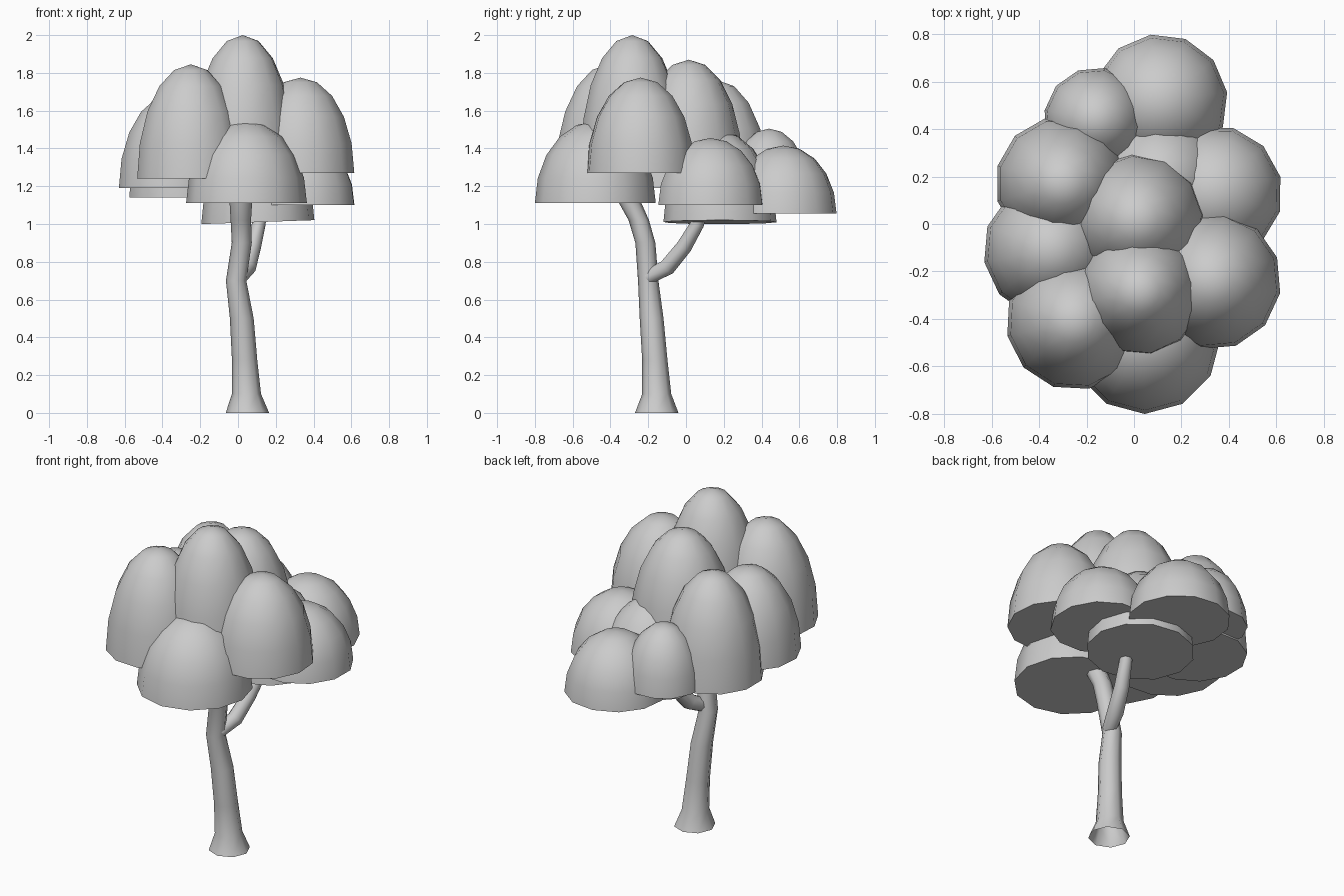
import bpy
import bmesh
from math import sin, cos, radians, pi
from mathutils import Vector

cube = bpy.data.objects.get("Cube")
if cube:
    bpy.data.objects.remove(cube, do_unlink=True)

# One plain grey material
grey = bpy.data.materials.new("light_grey")
grey.use_nodes = True
grey.diffuse_color = (0.6, 0.6, 0.6, 1)
grey.node_tree.nodes["Principled BSDF"].inputs["Base Color"].default_value = (0.6, 0.6, 0.6, 1)


def finish(name, bm):
    """Turn a bmesh into a smooth object whose sharp edges stay sharp."""
    bmesh.ops.recalc_face_normals(bm, faces=bm.faces)
    mesh = bpy.data.meshes.new(name)
    bm.to_mesh(mesh)
    bm.free()
    mesh.materials.append(grey)
    mesh.shade_smooth()
    mesh.set_sharp_from_angle(angle=radians(50))
    obj = bpy.data.objects.new(name, mesh)
    bpy.context.collection.objects.link(obj)
    return obj


def bridge(bm, low, high):
    n = len(low)
    for i in range(n):
        j = (i + 1) % n
        bm.faces.new((low[i], low[j], high[j], high[i]))


def dome(name, x, y, radius, base, top, turn=0, tilt=0):
    """Half an ellipsoid with a flat underside."""
    bm = bmesh.new()
    sides, levels = 12, 5
    rings = []
    for k in range(levels):
        t = k / levels * pi / 2
        ring = []
        for i in range(sides):
            a = 2 * pi * i / sides + radians(turn)
            dx, dy = radius * cos(t) * cos(a), radius * cos(t) * sin(a)
            z = base + (top - base) * sin(t) + tilt * dx
            ring.append(bm.verts.new((x + dx, y + dy, z)))
        rings.append(ring)
    for low, high in zip(rings, rings[1:]):
        bridge(bm, low, high)
    tip = bm.verts.new((x, y, top))
    for i in range(sides):
        bm.faces.new((rings[-1][i], rings[-1][(i + 1) % sides], tip))
    bm.faces.new(rings[0][::-1])
    return finish(name, bm)


def limb(name, path, sides=8, level=False):
    """Open tube through (x, y, z, radius) points."""
    bm = bmesh.new()
    points = [Vector(p[:3]) for p in path]
    rings = []
    for k, p in enumerate(points):
        along = points[min(k + 1, len(points) - 1)] - points[max(k - 1, 0)]
        if level:
            along = Vector((0, 0, 1))
        u = Vector((0, 1, 0)).cross(along).normalized()
        v = along.cross(u).normalized()
        r = path[k][3]
        rings.append([bm.verts.new(p + r * (u * cos(a) + v * sin(a)))
                      for a in (2 * pi * i / sides for i in range(sides))])
    for low, high in zip(rings, rings[1:]):
        bridge(bm, low, high)
    return finish(name, bm)


# Trunk with a flared foot, and one side branch
limb("trunk", [(0.05, -0.155, 0, 0.115), (0.045, -0.155, 0.1, 0.077),
               (0.035, -0.165, 0.28, 0.067), (0.02, -0.182, 0.5, 0.063),
               (-0.01, -0.2, 0.7, 0.054), (0.02, -0.215, 0.9, 0.053),
               (0.015, -0.25, 1.02, 0.054), (0.015, -0.3, 1.12, 0.06),
               (0.015, -0.32, 1.25, 0.06)], level=True)
limb("branch", [(0.01, -0.2, 0.72, 0.04), (0.05, -0.1, 0.77, 0.046),
                (0.08, -0.01, 0.88, 0.042), (0.11, 0.06, 1.0, 0.036),
                (0.12, 0.08, 1.08, 0.036)])

# Foliage clumps: x, y, radius, base height, top height, turn
dome("crown_top", 0.025, -0.285, 0.275, 1.36, 2.0, 10)
dome("crown_centre", 0.015, 0.015, 0.285, 1.3, 1.87, 5)
dome("crown_front_left", 0.33, -0.24, 0.29, 1.27, 1.775, 20)
dome("crown_front_right", -0.25, -0.41, 0.29, 1.24, 1.845, 12)
dome("crown_front_low", 0.045, -0.48, 0.32, 1.11, 1.545, 0)
dome("crown_right", -0.345, -0.11, 0.29, 1.19, 1.69, 10)
dome("crown_back_right", -0.3, 0.17, 0.285, 1.14, 1.76, 15)
dome("crown_back_small", -0.16, 0.44, 0.22, 1.15, 1.505, 20)
dome("crown_back", 0.11, 0.515, 0.285, 1.055, 1.415, 8)
dome("crown_back_left", 0.34, 0.13, 0.285, 1.1, 1.455, 14)
dome("crown_low_centre", 0.105, 0.18, 0.3, 1.01, 1.49, 4, 0.035)
